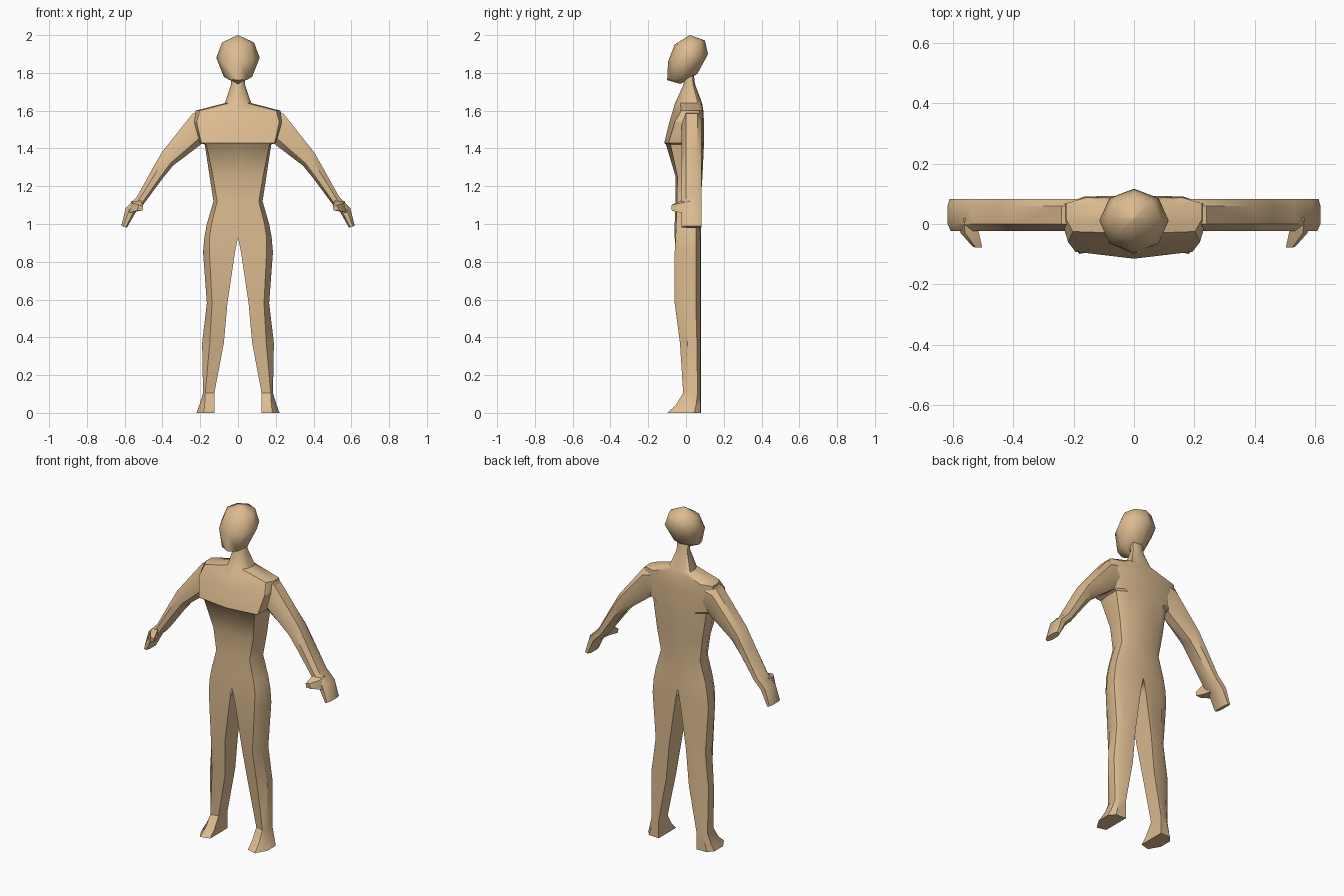
import bpy, bmesh, math
from mathutils import Vector

skin = bpy.data.materials.new("skin")
skin.diffuse_color = (0.72, 0.50, 0.28, 1)


def loft(name, rings, mirror=False, open_middle=False, angle=35):
    """Skin a list of closed rings, cap the ends, optionally mirror in x."""
    bm = bmesh.new()
    vs = [[bm.verts.new(p) for p in r] for r in rings]
    n = len(vs[0])
    for a, b in zip(vs, vs[1:]):
        for i in range(n):
            j = (i + 1) % n
            bm.faces.new((a[i], a[j], b[j], b[i]))
    bm.faces.new(vs[0][::-1])
    bm.faces.new(vs[-1])
    bmesh.ops.recalc_face_normals(bm, faces=bm.faces)
    if open_middle:
        inner = [f for f in bm.faces if all(abs(v.co.x) < 1e-5 for v in f.verts)]
        bmesh.ops.delete(bm, geom=inner, context='FACES')
    bmesh.ops.remove_doubles(bm, verts=bm.verts, dist=1e-5)
    me = bpy.data.meshes.new(name)
    bm.to_mesh(me)
    bm.free()
    ob = bpy.data.objects.new(name, me)
    bpy.context.collection.objects.link(ob)
    me.materials.append(skin)
    bpy.ops.object.select_all(action='DESELECT')
    ob.select_set(True)
    bpy.context.view_layer.objects.active = ob
    bpy.ops.object.shade_smooth_by_angle(angle=math.radians(angle))
    if mirror:
        m = ob.modifiers.new("mirror", 'MIRROR')
        m.use_clip = True
    return ob


# Body half: foot, leg, torso and neck
# z, inner x, outer x, front y inner, front y outer, back y, front corner fraction
body = [
    (0.00, .125, .220, -.085, -.100, .080, .60),
    (0.04, .125, .205, -.045, -.055, .080, .65),
    (0.105, .125, .185, -.005, -.015, .080, .80),
    (0.37, .075, .190, -.015, -.032, .080, .65),
    (0.58, .056, .165, -.045, -.060, .080, .75),
    (0.85, .016, .185, -.055, -.060, .080, .80),
    (0.93, .000, .178, -.060, -.055, .080, .85),
    (1.00, .000, .165, -.060, -.052, .078, .85),
    (1.12, .000, .130, -.055, -.048, .078, .85),
    (1.25, .000, .150, -.055, -.045, .087, .88),
    (1.42, .000, .176, -.106, -.082, .095, .95),
    (1.43, .000, .200, -.115, -.092, .095, .97),
    (1.54, .000, .235, -.088, -.060, .095, .93),
    (1.60, .000, .225, -.070, -.025, .092, .90),
    (1.64, .000, .070, -.058, -.030, .085, .70),
    (1.74, .000, .036, -.012, -.004, .048, .70),
    (1.80, .000, .036, -.012, -.004, .040, .70)]


def body_ring(z, xi, xo, fi, fo, yb, f):
    w, d = xo - xi, yb - fo
    return [(xi, fi, z), (xi + f * w, fo, z), (xo, fo + .35 * d, z),
            (xo, yb - .2 * d, z), (xi + .7 * w, yb - .004, z), (xi, yb, z)]


loft("body", [body_ring(*r) for r in body], True, True)

# Arm and hand: outer x, z and inner x, z of each section
arm = [(.170, 1.595, .150, 1.46), (.240, 1.585, .200, 1.418),
       (.403, 1.380, .345, 1.308), (.460, 1.280, .403, 1.236),
       (.535, 1.145, .500, 1.105), (.594, 1.085, .540, 1.065),
       (.618, 0.990, .588, 0.980)]
profile = [(0, .005), (0, .06), (.3, .083), (.8, .083),
           (1, .06), (1, .0), (.65, -.023), (.2, -.023)]
loft("arm", [[(xi + t * (xo - xi), y, zi + t * (zo - zi)) for t, y in profile]
             for xo, zo, xi, zi in arm], True)

# Thumb
loft("thumb", [
    [(.515, .02, 1.135), (.565, .02, 1.12), (.585, .02, 1.06), (.535, .02, 1.07)],
    [(.515, -.025, 1.125), (.560, -.030, 1.11), (.575, -.030, 1.06), (.525, -.03, 1.07)],
    [(.503, -.078, 1.095), (.525, -.078, 1.10), (.535, -.075, 1.07), (.505, -.075, 1.072)]],
    True)

# Head: front y, z, back y, z and half width of tilted eight-sided rings
head = [(.02, 2.0, .02, 2.0, 0), (-.06, 1.95, .10, 1.972, .085),
        (-.095, 1.86, .117, 1.90, .115), (-.10, 1.762, .06, 1.795, .075),
        (-.03, 1.742, -.03, 1.742, 0)]


def head_ring(fy, fz, by, bz, hw):
    f, b, pts = Vector((0, fy, fz)), Vector((0, by, bz)), []
    for i in range(8):
        a = math.tau * i / 8
        p = f.lerp(b, (1 + math.sin(a)) / 2)
        p.x = hw * math.cos(a)
        pts.append(p)
    return pts


def head_mesh():
    # tiny end rings collapse to poles
    rings = [head_ring(*r) for r in head]
    for k in (0, -1):
        c = rings[k][0].copy()
        rings[k] = [c + Vector((math.cos(math.tau * i / 8), math.sin(math.tau * i / 8), 0)) * .001
                    for i in range(8)]
    loft("head", rings, angle=60)


head_mesh()
